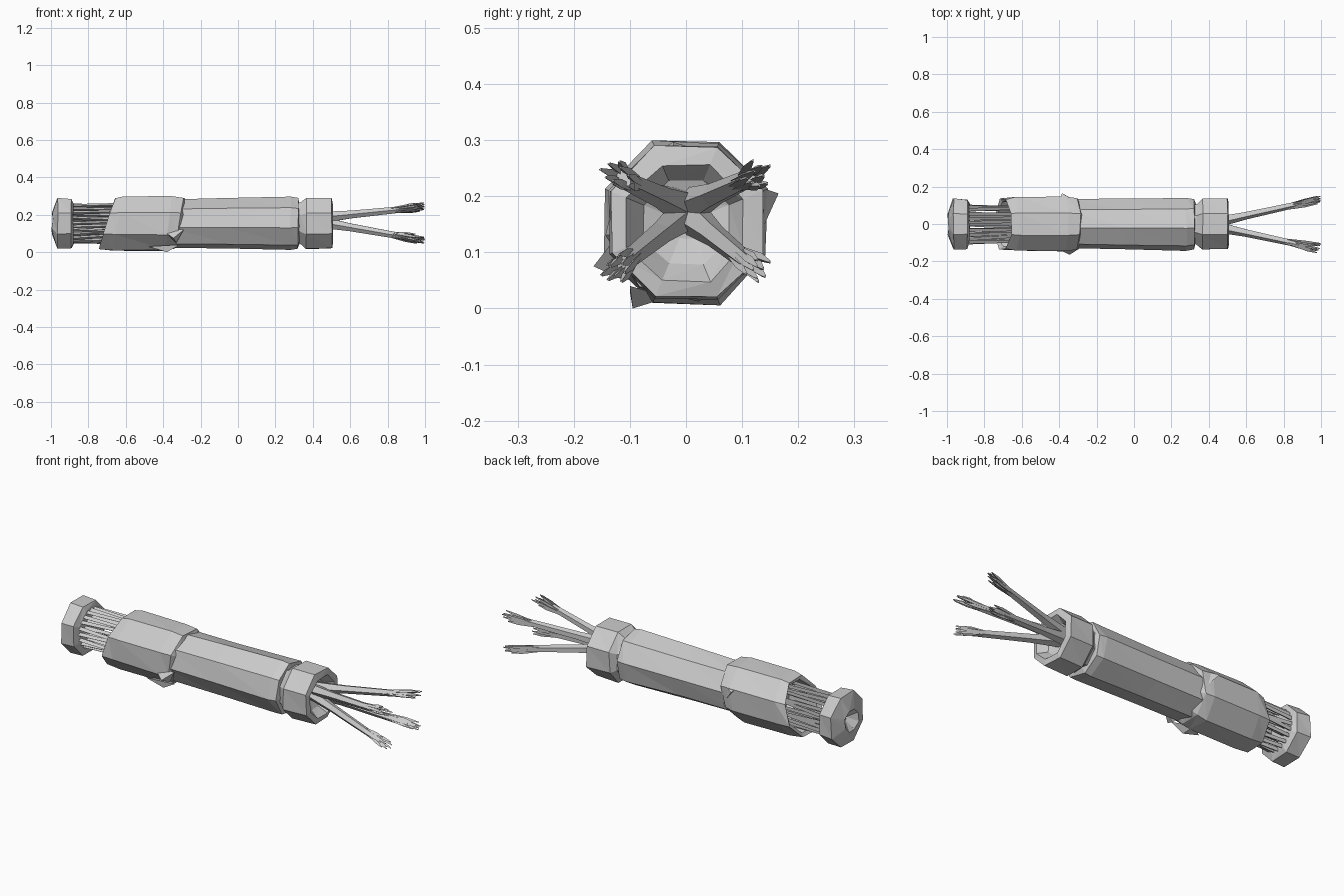
import bpy, bmesh, math, random
from mathutils import Vector

if "Cube" in bpy.data.objects:
    bpy.data.objects.remove(bpy.data.objects["Cube"])

random.seed(4)
CZ = 0.153


def finish(bm, name):
    bmesh.ops.recalc_face_normals(bm, faces=bm.faces)
    mesh = bpy.data.meshes.new(name)
    bm.to_mesh(mesh)
    bm.free()
    ob = bpy.data.objects.new(name, mesh)
    bpy.context.collection.objects.link(ob)
    return ob


def lathe(name, rings, n=8, phase=0.5, jit=0.004, close=(True, True)):
    """Faceted tube along x; each ring is (x, radius, slant): slant moves the top toward +x."""
    bm = bmesh.new()
    loops = []
    for x, r, slant in rings:
        loop = []
        for i in range(n):
            a = 2 * math.pi * (i + phase) / n
            rr = r + random.uniform(-jit, jit)
            xx = x + slant * math.sin(a) + random.uniform(-jit, jit)
            loop.append(bm.verts.new((xx, rr * math.cos(a), CZ + rr * math.sin(a))))
        loops.append(loop)
    for a, b in zip(loops, loops[1:]):
        for i in range(n):
            j = (i + 1) % n
            bm.faces.new((a[i], a[j], b[j]))
            bm.faces.new((a[i], b[j], b[i]))
    for flag, k in zip(close, (0, -1)):
        if flag:
            bm.faces.new(loops[k])
    return finish(bm, name)


def stick(bm, path, radii, n=4):
    """Thin prism along a list of points."""
    d = (path[-1] - path[0]).normalized()
    u = d.cross(Vector((0, 0, 1))).normalized()
    v = d.cross(u)
    loops = []
    for p, r in zip(path, radii):
        loops.append([bm.verts.new(p + r * (math.cos(t) * u + math.sin(t) * v))
                      for t in (2 * math.pi * i / n for i in range(n))])
    for a, b in zip(loops, loops[1:]):
        for i in range(n):
            bm.faces.new((a[i], a[(i + 1) % n], b[(i + 1) % n], b[i]))
    bm.faces.new(loops[0])
    bm.faces.new(loops[-1])


# end cap with a small dimple in its face
lathe("end_cap", [(-0.95, 0.01, 0), (-0.993, 0.06, 0), (-0.965, 0.145, 0),
                  (-0.89, 0.142, 0), (-0.88, 0.112, 0)])

# bare strands between the cap and the jacket
bm = bmesh.new()
for count, rad in ((20, 0.098), (9, 0.055)):
    for i in range(count):
        a = 2 * math.pi * i / count
        b = a + random.uniform(-0.2, 0.2)
        r2 = rad + random.uniform(-0.012, 0.008)
        stick(bm, [Vector((-0.90, rad * math.cos(a), CZ + rad * math.sin(a))),
                   Vector((-0.62, r2 * math.cos(b), CZ + r2 * math.sin(b)))],
              [0.012, 0.010], 3)
finish(bm, "inner_strands")

# outer jacket, cut at a slant, with a folded rim
lathe("outer_jacket", [(-0.55, 0.11, 0), (-0.69, 0.125, 0.04), (-0.70, 0.145, 0.045),
                       (-0.64, 0.154, 0.03), (-0.37, 0.156, 0.02),
                       (-0.315, 0.146, 0.03), (-0.30, 0.125, 0.02)])

# torn flaps on the jacket rim
bm = bmesh.new()
for base, tip in ((((-0.40, 0.12, 0.22), (-0.31, 0.12, 0.22), (-0.34, 0.14, 0.15)),
                   (-0.385, 0.165, 0.205)),
                  (((-0.41, -0.13, 0.12), (-0.29, -0.13, 0.12), (-0.33, -0.11, 0.05)),
                   (-0.345, -0.165, 0.075)),
                  (((-0.48, -0.10, 0.03), (-0.31, -0.10, 0.04), (-0.40, -0.03, 0.02)),
                   (-0.38, -0.095, 0.0))):
    vs = [bm.verts.new(p) for p in base + (tip,)]
    for f in ((0, 1, 2), (0, 1, 3), (1, 2, 3), (2, 0, 3)):
        bm.faces.new([vs[k] for k in f])
finish(bm, "torn_flaps")

# main sleeve
lathe("main_sleeve", [(-0.36, 0.132, 0), (-0.05, 0.136, 0), (0.28, 0.142, 0),
                      (0.32, 0.138, 0), (0.33, 0.10, 0)], phase=0.2)

# collar with a hollow mouth
lathe("collar", [(0.30, 0.112, 0), (0.335, 0.118, 0), (0.365, 0.146, 0), (0.50, 0.146, 0),
                 (0.505, 0.112, 0), (0.46, 0.08, 0), (0.44, 0.03, 0)], phase=0.5)

# four splayed wires with frayed tips
for sy in (-1, 1):
    for sz in (-1, 1):
        bm = bmesh.new()
        root = Vector((0.44, sy * 0.012, CZ + 0.02 + sz * 0.012))
        tip = Vector((0.90, sy * 0.112, CZ + (0.078 if sz > 0 else -0.073)))
        stick(bm, [root, root.lerp(tip, 0.35), tip], [0.032, 0.022, 0.017], 5)
        d = (tip - root).normalized()
        for i in range(9):
            a = 2 * math.pi * i / 9
            off = Vector((0, math.cos(a), math.sin(a)))
            start = tip - d * random.uniform(0.02, 0.10) + off * 0.012
            end = tip + d * random.uniform(0.05, 0.10) + off * random.uniform(0.010, 0.028)
            if i == 0:
                end.x = 0.998
            stick(bm, [start, start.lerp(end, 0.6), end], [0.006, 0.009, 0.003], 3)
        side = "back" if sy > 0 else "front"
        finish(bm, f"wire_{side}_{'upper' if sz > 0 else 'lower'}")
